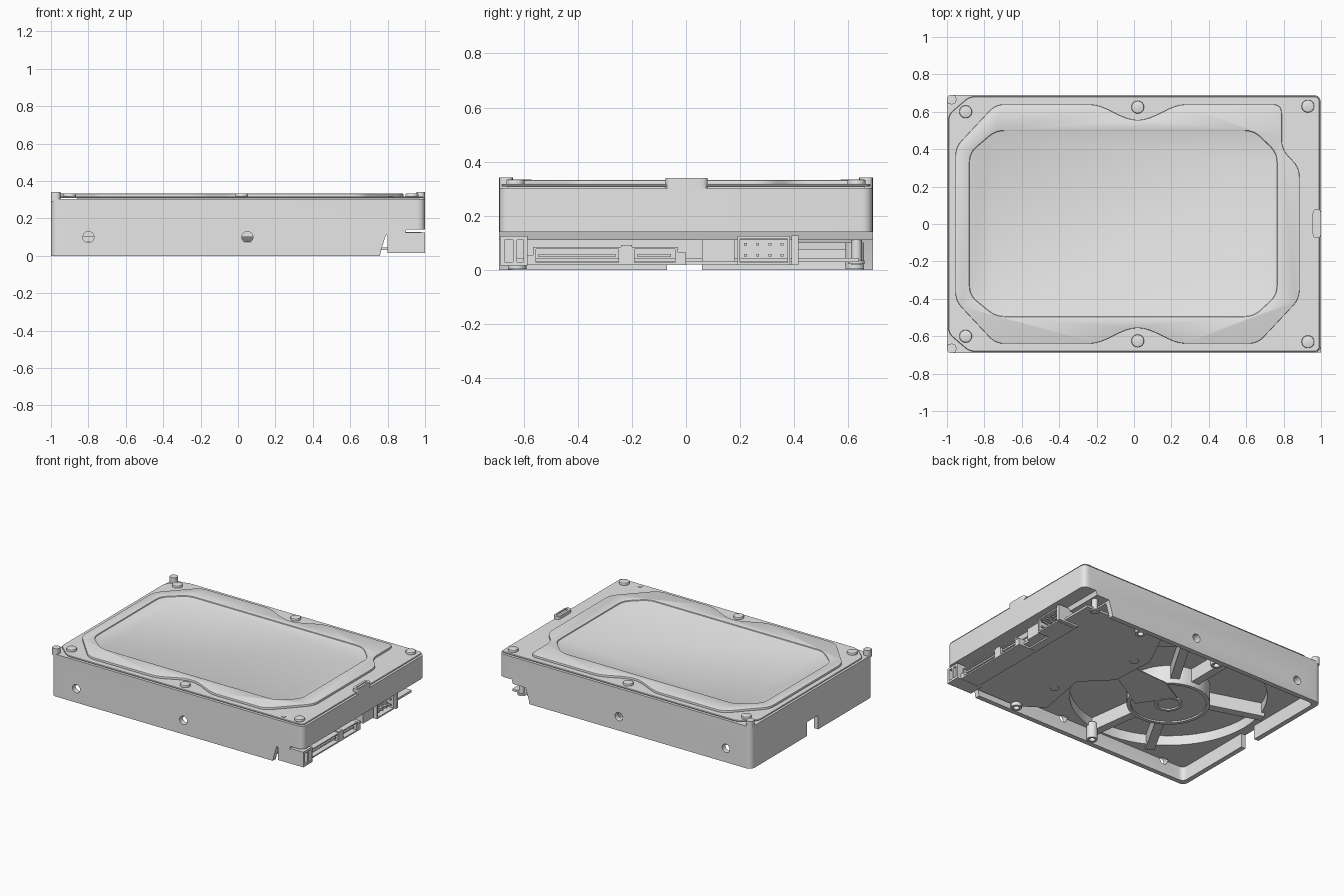
import bpy, bmesh, math
from mathutils import Vector

cube = bpy.data.objects.get("Cube")
if cube:
    bpy.data.objects.remove(cube, do_unlink=True)

metal = bpy.data.materials.new("light_grey")
metal.use_nodes = True
GREY = (0.8, 0.8, 0.8, 1)
metal.diffuse_color = GREY
for node in metal.node_tree.nodes:
    if node.type == 'BSDF_PRINCIPLED':
        node.inputs["Base Color"].default_value = GREY


def prism(name, pts, lo, hi, axis='z'):
    """Extrude a 2D outline along an axis."""
    place = {'z': lambda a, b, h: (a, b, h), 'y': lambda a, b, h: (a, h, b),
             'x': lambda a, b, h: (h, a, b)}[axis]
    bm = bmesh.new()
    rings = [[bm.verts.new(place(a, b, h)) for a, b in pts] for h in (lo, hi)]
    n = len(pts)
    bm.faces.new(rings[0])
    bm.faces.new(rings[1])
    for i in range(n):
        j = (i + 1) % n
        bm.faces.new((rings[0][i], rings[0][j], rings[1][j], rings[1][i]))
    bmesh.ops.recalc_face_normals(bm, faces=bm.faces)
    mesh = bpy.data.meshes.new(name)
    bm.to_mesh(mesh)
    bm.free()
    mesh.materials.append(metal)
    obj = bpy.data.objects.new(name, mesh)
    bpy.context.collection.objects.link(obj)
    return obj


def rect(x0, x1, y0, y1):
    return [(x0, y0), (x1, y0), (x1, y1), (x0, y1)]


def box(name, x0, x1, y0, y1, z0, z1):
    return prism(name, rect(x0, x1, y0, y1), z0, z1)


def circle(cx, cy, r, n=32):
    return [(cx + r * math.cos(math.tau * i / n), cy + r * math.sin(math.tau * i / n)) for i in range(n)]


def rounded(pts, r, steps=5):
    """Round every corner of an outline."""
    out = []
    for i, p in enumerate(pts):
        p, a, b = Vector(p), Vector(pts[i - 1]), Vector(pts[(i + 1) % len(pts)])
        s = p + (a - p).normalized() * min(r, (a - p).length * 0.45)
        e = p + (b - p).normalized() * min(r, (b - p).length * 0.45)
        for k in range(steps + 1):
            t = k / steps
            out.append(tuple(s * (1 - t) ** 2 + p * 2 * t * (1 - t) + e * t * t))
    return out


def bake(obj):
    dg = bpy.context.evaluated_depsgraph_get()
    mesh = bpy.data.meshes.new_from_object(obj.evaluated_get(dg))
    obj.modifiers.clear()
    obj.data = mesh


def cut(obj, *cutters):
    for c in cutters:
        m = obj.modifiers.new("cut", 'BOOLEAN')
        m.object, m.operation, m.solver = c, 'DIFFERENCE', 'EXACT'
        bake(obj)
        bpy.data.objects.remove(c, do_unlink=True)
    return obj


def bevel(obj, width, segments=2):
    m = obj.modifiers.new("bevel", 'BEVEL')
    m.width, m.segments, m.limit_method = width, segments, 'ANGLE'
    m.angle_limit = math.radians(40)
    bake(obj)
    return obj


# Cast housing, with the connector end cut away and the underside hollow
HUB = (-0.29, 0.0)
body = prism("housing", rounded(rect(-1, 1, -0.69, 0.69), 0.045), 0, 0.303)
step = [(0.75, -0.05), (0.765, 0.03), (0.79, 0.11), (0.89, 0.11), (0.9, 0.14), (1.1, 0.14), (1.1, -0.05)]
cut(body,
    prism("step_cutter", step, -0.8, 0.8, 'y'),
    prism("cavity_cutter", rounded(rect(-0.965, 0.95, -0.655, 0.655), 0.04), -0.05, 0.1),
    prism("basin_cutter", circle(*HUB, 0.64, 64), 0.05, 0.17),
    box("notch_cutter", -1.1, -0.9, -0.07, 0.06, -0.05, 0.1))
for x in (-0.8, 0.05):
    for y in (-0.68, 0.68):
        cut(body, prism("hole_cutter", circle(x, 0.1, 0.03, 24), y - 0.04, y + 0.04, 'y'))

# Spindle hub with spokes on the underside
prism("spindle_hub", circle(*HUB, 0.27, 48), 0.05, 0.2)
cut(prism("hub_rim", circle(*HUB, 0.27, 48), 0.04, 0.06),
    prism("rim_cutter", circle(*HUB, 0.245, 48), 0, 0.1))
cut(prism("spindle_cap", circle(*HUB, 0.09), 0.035, 0.06),
    prism("cap_cutter", circle(*HUB, 0.07), 0, 0.045))
prism("motor_flex", [(-0.28, 0.1), (-0.12, -0.13), (0.2, 0.06), (0.2, 0.22), (-0.1, 0.2)], 0.036, 0.042)
for end in ((-0.2, -0.66), (-0.62, -0.58), (-0.92, 0.2), (-0.29, 0.66), (0.09, 0.64)):
    start, stop = Vector(HUB), Vector(end)
    d = (stop - start).normalized()
    s = Vector((-d.y, d.x)) * 0.03
    prism("spoke", [tuple(v) for v in (start - s, stop - s, stop + s, start + s)], 0.075, 0.18)

# Screw bosses along the side walls
for x in (-0.17, 0.47):
    for y in (-0.625, 0.625):
        cut(prism("screw_boss", circle(x, y, 0.036, 24), 0.004, 0.12),
            prism("boss_cutter", circle(x, y, 0.02, 24), -0.05, 0.06))

# Circuit board
board = [(0.93, -0.64), (0.45, -0.64), (0.29, -0.53), (0.36, -0.15), (0.18, 0.03),
         (0.16, 0.35), (0.3, 0.64), (0.93, 0.64)]
prism("circuit_board", board, 0.03, 0.045)
for x, y in ((0.86, -0.6), (0.86, 0.63), (0.42, -0.3), (0.25, 0.3)):
    prism("board_screw", circle(x, y, 0.03, 20), 0.022, 0.035)
prism("board_post", circle(0.86, 0.63, 0.02, 20), 0.02, 0.125)

# Connectors on the +x end
box("connector_back", 0.82, 0.88, -0.66, 0.4, 0.02, 0.122)
cut(box("end_bracket", 0.8, 1.0, -0.688, -0.585, 0.016, 0.125),
    box("bracket_slot", 0.9, 1.1, -0.67, -0.64, 0.03, 0.11),
    box("bracket_slot", 0.9, 1.1, -0.625, -0.6, 0.03, 0.11))
shell = [(-0.59, 0.018), (0.0, 0.018), (0.0, 0.065), (-0.03, 0.065), (-0.03, 0.085), (-0.2, 0.085),
         (-0.2, 0.092), (-0.24, 0.092), (-0.24, 0.085), (-0.565, 0.085), (-0.565, 0.055), (-0.59, 0.055)]
cut(prism("plug_shell", shell, 0.84, 0.97, 'x'),
    box("plug_cutter", 0.88, 1.1, -0.555, -0.25, 0.028, 0.077),
    box("plug_cutter", 0.88, 1.1, -0.19, -0.04, 0.028, 0.077))
for y0, y1 in ((-0.545, -0.26), (-0.18, -0.055)):
    box("plug_tongue", 0.86, 0.96, y0, y1, 0.048, 0.06)
box("small_port", 0.85, 0.95, 0.06, 0.18, 0.03, 0.112)
cut(box("pin_block", 0.84, 0.97, 0.19, 0.385, 0.018, 0.125),
    box("pin_cutter", 0.88, 1.1, 0.2, 0.375, 0.028, 0.115))
for i in range(4):
    for z in (0.055, 0.095):
        y = 0.22 + 0.045 * i
        box("pin", 0.86, 0.965, y - 0.005, y + 0.005, z - 0.005, z + 0.005)
box("pin_block_flange", 0.82, 0.98, 0.39, 0.415, 0.018, 0.128)

# Lid plate, cut at the two -x corners
plate = [(0.992, -0.682), (0.992, 0.682), (-0.88, 0.682), (-0.992, 0.585), (-0.992, -0.585), (-0.88, -0.682)]
bevel(prism("lid_plate", rounded(plate, 0.03), 0.308, 0.317), 0.003, 1)
box("lid_gasket", -0.86, 0.97, -0.66, 0.66, 0.3, 0.31)


def dip(side):
    """Edge of the raised lid, bowing inward at the middle screw."""
    xs = [0.28 - 0.52 * k / 16 for k in range(17)]
    return [(x, side * (0.64 - 0.042 * (1 + math.cos(math.tau * (x - 0.02) / 0.52)))) for x in xs]


# Raised lid with a chamfered recess in its middle
upper = rounded([(0.885, 0.25), (0.79, 0.38), (0.79, 0.64)], 0.06)
corner_pts = rounded([(0.885, -0.4), (0.885, 0.3), (0.79, 0.4), (0.79, 0.64), (0.02, 0.64), (-0.74, 0.64),
                      (-0.955, 0.41), (-0.955, -0.41), (-0.74, -0.64), (0.02, -0.64), (0.66, -0.64)], 0.05)
left_end = [p for p in corner_pts if p[0] < -0.3]
right_end = [p for p in corner_pts if p[0] > 0.4]
split = [i for i, p in enumerate(right_end) if p[1] < -0.6]
right_end = right_end[split[0]:] + right_end[:split[0]]
outline = right_end + dip(1) + left_end + dip(-1)[::-1]
recess = rounded([(0.765, 0.38), (0.64, 0.5), (-0.74, 0.5), (-0.88, 0.38),
                  (-0.88, -0.38), (-0.74, -0.495), (0.64, -0.495), (0.765, -0.38)], 0.05)
raised = prism("raised_lid", outline, 0.31, 0.332)
cut(raised, prism("recess_cutter", recess, 0.324, 0.4))
bevel(raised, 0.005)

# Lid screws
for x, y in ((-0.9, 0.6), (0.02, 0.625), (0.93, 0.63)):
    for s in (-1, 1):
        bevel(prism("lid_screw", circle(x, s * y, 0.034, 24), 0.31, 0.334), 0.006)
prism("lid_dimple", rounded(rect(0.805, 0.83, -0.66, -0.635), 0.01), 0.31, 0.32)

# Corner posts and the end tab
for s in (-1, 1):
    prism("corner_post", rounded(rect(-1, -0.95, s * 0.665 - 0.025, s * 0.665 + 0.025), 0.035), 0.29, 0.342)
cut(prism("end_tab", rounded(rect(0.955, 1.0, -0.075, 0.08), 0.03), 0.29, 0.34),
    prism("tab_cutter", rounded(rect(0.972, 0.99, -0.055, 0.06), 0.01), 0.334, 0.4))

# Smooth round surfaces, keep edges sharp
bpy.ops.object.select_all(action='DESELECT')
for obj in bpy.context.collection.objects:
    if obj.type == 'MESH':
        obj.select_set(True)
        bpy.context.view_layer.objects.active = obj
bpy.ops.object.shade_smooth_by_angle(angle=math.radians(30))
